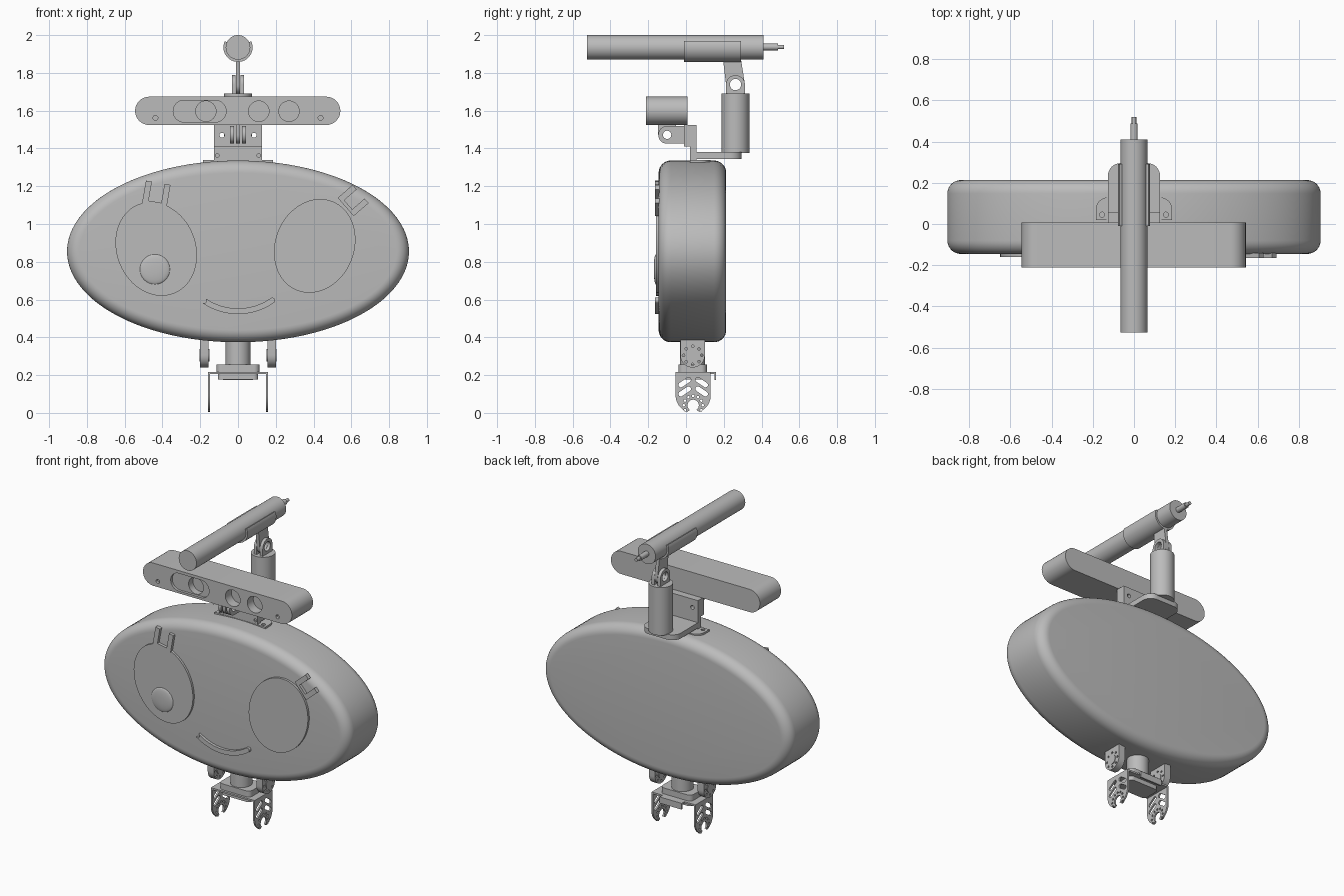
import bpy, bmesh
from math import sin, cos, pi, radians, hypot, atan2

if "Cube" in bpy.data.objects:
    bpy.data.objects.remove(bpy.data.objects["Cube"])

grey = bpy.data.materials.new("plain grey")
grey.use_nodes = True
grey.diffuse_color = (0.5, 0.5, 0.5, 1)
grey.node_tree.nodes["Principled BSDF"].inputs["Base Color"].default_value = (0.5, 0.5, 0.5, 1)


def place(axis, u, v, w):
    """Map profile coordinates (u, v) and depth w to world space."""
    return {"X": (w, u, v), "Y": (u, w, v), "Z": (u, v, w)}[axis]


def finish(name, bm):
    bmesh.ops.remove_doubles(bm, verts=bm.verts, dist=0.0001)
    bmesh.ops.recalc_face_normals(bm, faces=bm.faces)
    mesh = bpy.data.meshes.new(name)
    bm.to_mesh(mesh)
    bm.free()
    mesh.materials.clear()
    mesh.materials.append(grey)
    mesh.shade_smooth()
    mesh.set_sharp_from_angle(angle=radians(32))
    ob = bpy.data.objects.new(name, mesh)
    bpy.context.collection.objects.link(ob)
    return ob


def loft(name, axis, cu, cv, ru, rv, profile, n=48):
    """Elliptical rings along an axis; profile holds (position, inset)."""
    bm = bmesh.new()
    rings = []
    for w, inset in profile:
        rings.append([bm.verts.new(place(axis, cu + (ru - inset) * cos(2 * pi * i / n),
                                         cv + (rv - inset) * sin(2 * pi * i / n), w))
                      for i in range(n)])
    for a, b in zip(rings, rings[1:]):
        for i in range(n):
            j = (i + 1) % n
            bm.faces.new((a[i], a[j], b[j], b[i]))
    bm.faces.new(rings[0])
    bm.faces.new(rings[-1])
    return finish(name, bm)


def rod(name, axis, cu, cv, r, lo, hi, n=40):
    return loft(name, axis, cu, cv, r, r, [(lo, 0), (hi, 0)], n)


def plate(name, axis, lo, hi, *outlines):
    """Extrude an outline; further outlines become through holes."""
    cu = bpy.data.curves.new(name, "CURVE")
    cu.dimensions, cu.fill_mode = "2D", "BOTH"
    cu.extrude = (hi - lo) / 2
    for pts in outlines:
        sp = cu.splines.new("POLY")
        sp.points.add(len(pts) - 1)
        for p, (u, v) in zip(sp.points, pts):
            p.co = (u, v, 0, 1)
        sp.use_cyclic_u = True
    tmp = bpy.data.objects.new(name + " outline", cu)
    bpy.context.collection.objects.link(tmp)
    dg = bpy.context.evaluated_depsgraph_get()
    mesh = bpy.data.meshes.new_from_object(tmp.evaluated_get(dg))
    bm = bmesh.new()
    bm.from_mesh(mesh)
    for v in bm.verts:
        v.co = place(axis, v.co.x, v.co.y, v.co.z + (lo + hi) / 2)
    bpy.data.objects.remove(tmp)
    bpy.data.curves.remove(cu)
    bpy.data.meshes.remove(mesh)
    return finish(name, bm)


def arc(cu, cv, r, a0, a1, n=16):
    angles = [radians(a0 + (a1 - a0) * i / n) for i in range(n + 1)]
    return [(cu + r * cos(a), cv + r * sin(a)) for a in angles]


def circle(cu, cv, r, n=24):
    return arc(cu, cv, r, 0, 360, n)[:-1]


def slot(u0, v0, u1, v1, r):
    d = atan2(v1 - v0, u1 - u0) * 180 / pi
    return arc(u1, v1, r, d - 90, d + 90) + arc(u0, v0, r, d + 90, d + 270)


def rect(u0, v0, u1, v1, r=0):
    if not r:
        return [(u0, v0), (u1, v0), (u1, v1), (u0, v1)]
    return (arc(u1 - r, v1 - r, r, 0, 90, 8) + arc(u0 + r, v1 - r, r, 90, 180, 8)
            + arc(u0 + r, v0 + r, r, 180, 270, 8) + arc(u1 - r, v0 + r, r, 270, 360, 8))


def turn(pts, cu, cv, deg):
    c, s = cos(radians(deg)), sin(radians(deg))
    return [(cu + u * c - v * s, cv + u * s + v * c) for u, v in pts]


# Head: oval drum with rounded rims
F, R = 0.065, range(9)
head = [(-0.145 + F * (1 - cos(i * pi / 16)), F * (1 - sin(i * pi / 16))) for i in R]
head += [(0.213 - F * (1 - sin(i * pi / 16)), F * (1 - cos(i * pi / 16))) for i in R]
loft("head", "Y", 0, 0.855, 0.905, 0.481, head, 128)

# Face: tilted eyes, pupil bump, lashes and smile
for side, x, z, tilt in (("right", -0.433, 0.868, 22), ("left", 0.406, 0.884, -22)):
    oval = [(0.209 * cos(i * pi / 32), 0.254 * sin(i * pi / 32)) for i in range(64)]
    plate(side + "_eye", "Y", -0.16, -0.14, turn(oval, x, z, tilt))
loft("right_pupil", "Y", -0.44, 0.76, 0.08, 0.08,
     [(-0.159 - 0.012 * sin(i * pi / 12), 0.079 * (1 - cos(i * pi / 12))) for i in range(6)])
for side, x, z, tilt, w, h in (("right", -0.443, 1.1, -10, 0.066, 0.12),
                               ("left", 0.57, 1.09, -49, 0.064, 0.105)):
    i = w - 0.032
    u_shape = [(-w, 0), (w, 0), (w, h), (i, h), (i, 0.018), (-i, 0.018), (-i, h), (-w, h)]
    plate(side + "_eyelashes", "Y", -0.164, -0.14, turn(u_shape, x, z, tilt))
ends = [(0.317 * cos(radians(a)), 0.855 + 0.317 * sin(radians(a))) for a in (235, 305)]
plate("smile", "Y", -0.164, -0.14,
      arc(0, 0.855, 0.332, 235, 305, 28) + arc(*ends[1], 0.015, -55, 125, 8)
      + arc(0, 0.855, 0.302, 305, 235, 28) + arc(*ends[0], 0.015, 55, -125, 8))

# Camera bar: layered so the lenses sit in recesses
bar = slot(-0.47, 1.599, 0.467, 1.599, 0.075)
lenses = [circle(x, 1.597, 0.054, 32) for x in (-0.17, 0.11, 0.27)]
screws = [circle(x, 1.562, 0.013, 12) for x in (-0.437, 0.437)]
plate("camera_front", "Y", -0.212, -0.195, bar,
      slot(-0.285, 1.597, -0.121, 1.597, 0.058), *lenses[1:], *screws)
plate("camera_middle", "Y", -0.195, -0.15, bar, *lenses)
plate("camera_back", "Y", -0.15, 0.008, bar)

# Camera hinge
pin = circle(-0.1, 1.472, 0.022)
plate("camera_hinge_tongue", "X", -0.011, 0.011, slot(-0.1, 1.472, -0.1, 1.54, 0.047), pin)
for name, x in (("right", -0.042), ("left", 0.02)):
    plate(name + "_camera_hinge_lug", "X", x, x + 0.022,
          slot(-0.1, 1.472, 0.0, 1.472, 0.047), pin)

# Mounting bracket on top of the head
plate("bracket_upper_plate", "Y", -0.01, 0.022, rect(-0.126, 1.41, 0.126, 1.525),
      *[circle(x, 1.47, 0.013, 12) for x in (-0.085, 0.085)])
plate("bracket_riser", "Y", 0.022, 0.055, rect(-0.126, 1.31, 0.126, 1.525),
      *[circle(x, 1.47, 0.013, 12) for x in (-0.085, 0.085)],
      *[circle(x, 1.362, 0.01, 12) for x in (-0.11, 0.11)])
plate("bracket_shelf", "Z", 1.345, 1.38,
      [(-0.126, 0.03), (0.126, 0.03)] + arc(0.066, 0.235, 0.06, 0, 90, 8)
      + arc(-0.066, 0.235, 0.06, 90, 180, 8))
plate("bracket_foot", "Z", 1.315, 1.338,
      [(-0.185, 0.02), (0.185, 0.02)] + arc(0.125, 0.07, 0.06, 0, 90, 8)
      + arc(-0.125, 0.07, 0.06, 90, 180, 8),
      *[circle(x, 0.045, 0.013, 12) for x in (-0.155, 0.155)])

# Post, fork and arm
rod("post", "Z", 0, 0.262, 0.073, 1.375, 1.69)
pivot = circle(0.262, 1.738, 0.03)
for name, x in (("right", -0.032), ("left", 0.012)):
    plate(name + "_fork_lug", "X", x, x + 0.02, slot(0.262, 1.738, 0.262, 1.65, 0.05), pivot)
plate("arm", "X", -0.011, 0.011,
      [(0.195, 1.88), (0.212, 1.738)] + arc(0.262, 1.738, 0.05, 180, 360)
      + [(0.29, 1.88)], pivot)

# Tube held in an open cradle
plate("cradle", "Y", -0.01, 0.29,
      arc(0, 1.935, 0.077, 155, 385, 32) + arc(0, 1.935, 0.064, 385, 155, 32))
rod("tube", "Y", 0, 1.935, 0.065, -0.525, 0.41, 48)
rod("tube_tip", "Y", 0, 1.937, 0.018, 0.4, 0.488, 24)
rod("tube_tip_end", "Y", 0, 1.937, 0.011, 0.48, 0.52, 24)

# Ears under the head
for name, s in (("right", -1), ("left", 1)):
    lo, hi = sorted((s * 0.155, s * 0.2))
    holes = [circle(u, v, 0.007, 10) for u, v in circle(0.035, 0.305, 0.048, 8)]
    plate(name + "_lower_ear", "X", lo, hi, slot(0.035, 0.305, 0.035, 0.41, 0.065), *holes)
    rod(name + "_ear_boss", "X", 0.035, 0.305, 0.032, lo - 0.004, hi + 0.004, 24)

# Neck and its stepped block
rod("neck", "Z", 0, 0.035, 0.066, 0.24, 0.42)
plate("neck_block", "Z", 0.213, 0.255, rect(-0.114, -0.04, 0.114, 0.11, 0.03))
plate("neck_block_base", "Z", 0.177, 0.207, rect(-0.107, -0.03, 0.107, 0.1, 0.025))

# Folded bottom bracket with slotted, notched legs
plate("bottom_bracket_top", "Z", 0.205, 0.216, rect(-0.16, -0.055, 0.16, 0.13))
plate("bottom_bracket_ledge", "Z", 0.205, 0.216, rect(-0.08, 0.13, 0.08, 0.16))
plate("bottom_bracket_lip", "Y", 0.15, 0.16, rect(-0.08, 0.175, 0.08, 0.216))
C = 0.038
leg = ([(C + 0.093, 0.215), (C - 0.093, 0.215)] + arc(C, 0.093, 0.093, 180, 250, 10)
       + arc(C, 0.04, 0.03, 235, -55, 20) + arc(C, 0.093, 0.093, 290, 360, 10))
cuts = [slot(C + s * 0.065, z, C + s * 0.025, z + 0.027, 0.013)
        for s in (-1, 1) for z in (0.148, 0.1)]
cuts += [circle(C + 0.05 * cos(a), 0.04 + 0.05 * sin(a), 0.007, 10)
         for a in [i * pi / 6 for i in range(-1, 8)]]
for name, x in (("right", -0.16), ("left", 0.149)):
    plate(name + "_bracket_leg", "X", x, x + 0.011, leg, *cuts)
